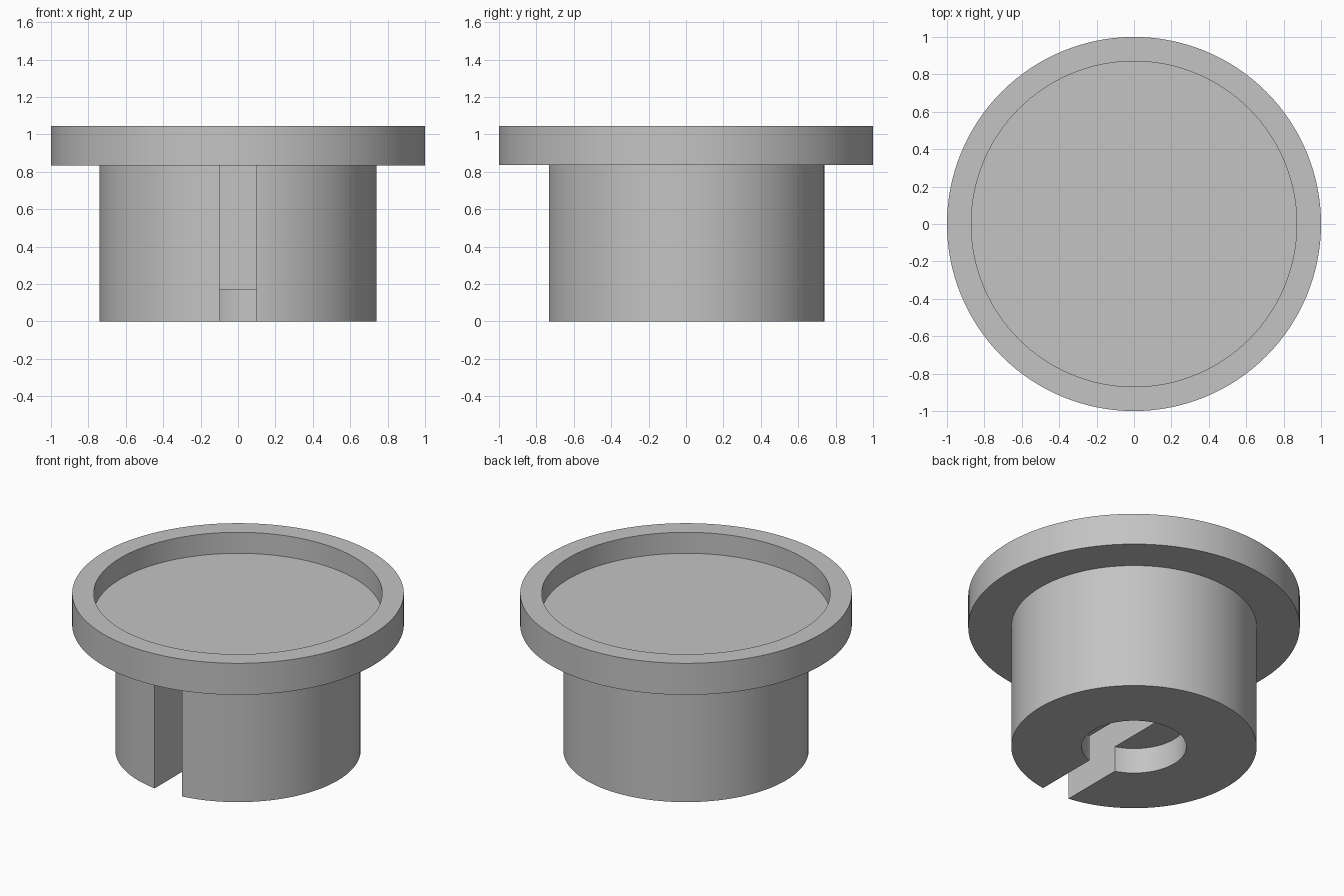
import bpy, bmesh, math

cube = bpy.data.objects.get("Cube")
if cube:
    bpy.data.objects.remove(cube, do_unlink=True)

SEGMENTS = 128
FLANGE_BASE = 0.835

grey = bpy.data.materials.new("plain_grey")
grey.use_nodes = True
colour = (0.55, 0.55, 0.55, 1)
grey.diffuse_color = colour
grey.node_tree.nodes["Principled BSDF"].inputs["Base Color"].default_value = colour


def lathe(name, profile):
    """Revolve a radius/height profile that starts and ends on the axis."""
    mesh = bpy.data.meshes.new(name)
    bm = bmesh.new()
    verts = [bm.verts.new((r, 0, z)) for r, z in profile]
    edges = [bm.edges.new(pair) for pair in zip(verts, verts[1:])]
    bmesh.ops.spin(bm, geom=verts + edges, cent=(0, 0, 0), axis=(0, 0, 1),
                   angle=math.tau, steps=SEGMENTS, use_duplicate=False)
    bmesh.ops.remove_doubles(bm, verts=bm.verts, dist=0.0001)
    bmesh.ops.dissolve_limit(bm, angle_limit=0.001, verts=bm.verts, edges=bm.edges)
    bmesh.ops.recalc_face_normals(bm, faces=bm.faces)
    bm.to_mesh(mesh)
    bm.free()
    mesh.materials.append(grey)
    obj = bpy.data.objects.new(name, mesh)
    bpy.context.collection.objects.link(obj)
    return obj


def cut(target, cutter):
    """Subtract the cutter and remove it."""
    mod = target.modifiers.new("cut", "BOOLEAN")
    mod.operation = "DIFFERENCE"
    mod.solver = "EXACT"
    mod.object = cutter
    cutter.hide_render = True
    bpy.context.view_layer.objects.active = target
    bpy.ops.object.modifier_apply(modifier=mod.name)
    bpy.data.objects.remove(cutter, do_unlink=True)


# Stem, wide flange and shallow dish in the top
body = lathe("flanged_plug", [
    (0, 0), (0.74, 0), (0.74, FLANGE_BASE), (1, FLANGE_BASE), (1, 1.045),
    (0.87, 1.045), (0.87, 0.905), (0, 0.905)])

# Round pocket in the underside
cut(body, lathe("pocket_cutter", [(0, -0.2), (0.316, -0.2), (0.316, 0.17), (0, 0.17)]))

# Slot from the front of the stem to just past its centre
front, back, low = -0.9, 0.1, -0.2
bpy.ops.mesh.primitive_cube_add(
    size=1, location=(0, (front + back) / 2, (low + FLANGE_BASE) / 2))
slot = bpy.context.object
slot.name = "slot_cutter"
slot.scale = (0.2, back - front, FLANGE_BASE - low)
slot.data.materials.append(grey)
cut(body, slot)

# Smooth round walls with crisp rims
bpy.ops.object.select_all(action="DESELECT")
body.select_set(True)
bpy.context.view_layer.objects.active = body
bpy.ops.object.shade_smooth_by_angle(angle=math.radians(30))
